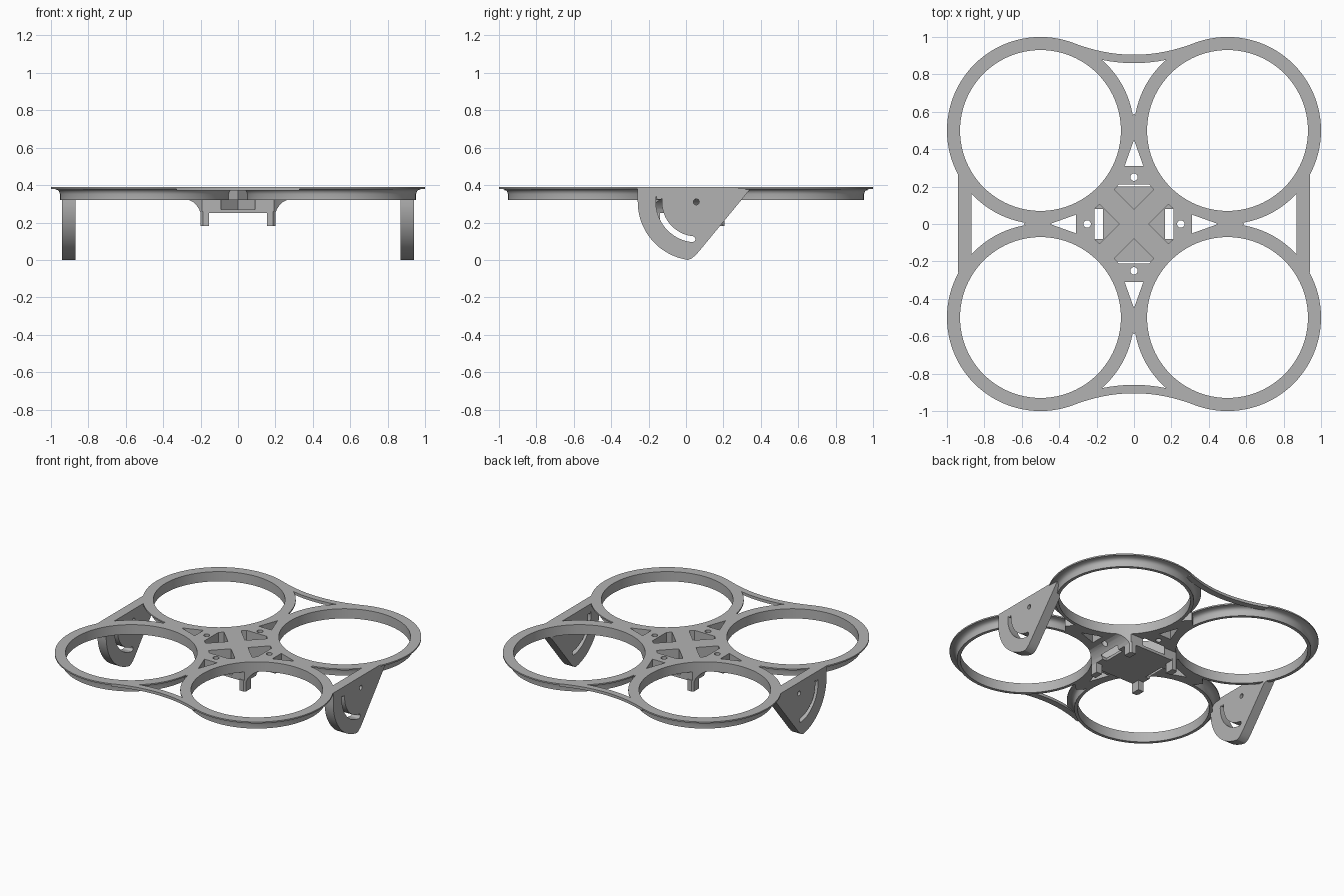
import bpy, bmesh
from math import cos, sin, pi, radians
from mathutils import Vector

cube = bpy.data.objects.get("Cube")
if cube:
    bpy.data.objects.remove(cube)

TOP, LOW = 0.39, 0.32
BORE = 0.43

grey = bpy.data.materials.new("matte_grey")
grey.use_nodes = True
grey.diffuse_color = (0.45, 0.45, 0.45, 1)
grey.node_tree.nodes["Principled BSDF"].inputs["Base Color"].default_value = (0.45, 0.45, 0.45, 1)


def finish(name, bm):
    bmesh.ops.recalc_face_normals(bm, faces=bm.faces)
    mesh = bpy.data.meshes.new(name)
    bm.to_mesh(mesh)
    bm.free()
    mesh.materials.append(grey)
    obj = bpy.data.objects.new(name, mesh)
    bpy.context.collection.objects.link(obj)
    return obj


def prism(name, pts, lo, hi, axis="z"):
    """Extrude a flat outline along one axis."""
    place = {"z": lambda a, b, c: (a, b, c),
             "x": lambda a, b, c: (c, a, b),
             "y": lambda a, b, c: (a, c, b)}[axis]
    bm = bmesh.new()
    ends = [[bm.verts.new(place(a, b, c)) for a, b in pts] for c in (lo, hi)]
    bm.faces.new(ends[0])
    bm.faces.new(ends[1])
    n = len(pts)
    for i in range(n):
        j = (i + 1) % n
        bm.faces.new((ends[0][i], ends[0][j], ends[1][j], ends[1][i]))
    return finish(name, bm)


def arc(cx, cy, r, start, end, n):
    angles = [radians(start + (end - start) * i / n) for i in range(n + 1)]
    return [(cx + r * cos(a), cy + r * sin(a)) for a in angles]


def circle(cx, cy, r, n=32):
    return arc(cx, cy, r, 0, 360, n)[:-1]


def box(name, x0, x1, y0, y1, z0, z1):
    return prism(name, [(x0, y0), (x1, y0), (x1, y1), (x0, y1)], z0, z1)


def lathe(name, profile, cx, cy, n=96):
    bm = bmesh.new()
    loops = [[bm.verts.new((cx + r * cos(2 * pi * i / n), cy + r * sin(2 * pi * i / n), z))
              for r, z in profile] for i in range(n)]
    m = len(profile)
    for i in range(n):
        a, b = loops[i], loops[(i + 1) % n]
        for k in range(m):
            q = (k + 1) % m
            bm.faces.new((a[k], b[k], b[q], a[q]))
    return finish(name, bm)


def carve(obj, tools):
    """Subtract every tool, then keep the evaluated mesh."""
    for tool in tools:
        mod = obj.modifiers.new("cut", "BOOLEAN")
        mod.operation, mod.solver, mod.object = "DIFFERENCE", "EXACT", tool
    graph = bpy.context.evaluated_depsgraph_get()
    mesh = bpy.data.meshes.new_from_object(obj.evaluated_get(graph))
    obj.modifiers.clear()
    obj.data = mesh


CORNERS = [(sx, sy) for sx in (-1, 1) for sy in (-1, 1)]
parts = []

# Cutters: propeller openings, arm windows, screw holes and centre pockets
bores = [prism("bore_cutter", circle(sx * 0.5, sy * 0.5, BORE, 96), -0.1, 0.6) for sx, sy in CORNERS]
windows, holes, pockets = [], [], []
for k in range(4):
    c, s = round(cos(k * pi / 2)), round(sin(k * pi / 2))

    def turn(pts):
        return [(c * u - s * v, s * u + c * v) for u, v in pts]

    windows.append(prism("window_cutter", turn([(0.31, -0.05), (0.45, 0), (0.31, 0.05)]), 0.1, 0.6))
    holes.append(prism("hole_cutter", turn(circle(0.25, 0, 0.02, 24)), 0.1, 0.6))
    outline = [(0.08, 0), (0.185, -0.105), (0.212, -0.08), (0.212, 0.08), (0.185, 0.105)]
    pockets.append(prism("pocket_cutter", turn(outline), 0.27, 0.6))
    inner = 0.165 if k % 2 == 0 else 0.2
    slot = [(inner, -0.08), (0.212, -0.08), (0.212, 0.08), (inner, 0.08)]
    pockets.append(prism("slot_cutter", turn(slot), 0.1, 0.6))

# Four flanged guard rings
ring_profile = [(BORE, LOW), (0.452, LOW), (0.452, 0.352), (0.456, 0.365), (0.464, 0.373),
                (0.477, 0.378), (0.5, 0.38), (0.5, TOP), (BORE, TOP)]
for sx, sy in CORNERS:
    side = ("front" if sy < 0 else "back") + ("_left" if sx > 0 else "_right")
    ring = lathe(side + "_guard_ring", ring_profile, sx * 0.5, sy * 0.5)
    carve(ring, windows)
    parts.append(ring)

# Central frame with arms reaching between the rings
frame = prism("centre_frame", [(0.59, 0), (0, 0.59), (-0.59, 0), (0, -0.59)], LOW, TOP)
carve(frame, bores + windows + holes + pockets)
parts.append(frame)

# Electronics tray under the frame, flared into the side arms
half = [(0.2, 0.25), (0.208, 0.272), (0.222, 0.292), (0.24, 0.309), (0.262, LOW)]
outline = half + [(-x, z) for x, z in reversed(half)]
tray = prism("centre_tray", outline, -0.2, 0.2, "y")
carve(tray, bores + holes + pockets)
parts.append(tray)

# Corner feet of the tray
for sx, sy in CORNERS:
    xs, ys = sorted((sx * 0.155, sx * 0.2)), sorted((sy * 0.14, sy * 0.205))
    foot = box("tray_foot", *xs, *ys, 0.18, 0.26)
    carve(foot, bores)
    parts.append(foot)

# Thin curved struts joining the rings at front and back
xs = [-0.33 + 0.66 * i / 20 for i in range(21)]
for sy, side in ((-1, "front"), (1, "back")):
    outer = [(x, sy * (0.905 + 0.6 * x * x)) for x in xs]
    inner = [(x, sy * (0.86 + 0.6 * x * x)) for x in reversed(xs)]
    strut = prism(side + "_strut", outer + inner, 0.37, TOP)
    carve(strut, bores)
    parts.append(strut)

# Side mounting plates with a pivot hole and a curved adjustment slot
PY, PZ = 0.055, 0.31
plate_outline = ([(-0.258, TOP)] + arc(PY, PZ, 0.313, 180, 262, 24)
                 + [(0.03, 0.008), (0.05, 0.024), (0.07, 0.046), (0.3, 0.325), (0.352, TOP)])
ends = [arc(PY, PZ, 0.2, a, a, 1)[0] for a in (172, 264)]
slot_outline = (arc(PY, PZ, 0.216, 172, 264, 24) + arc(*ends[1], 0.016, 264, 444, 8)[1:-1]
                + arc(PY, PZ, 0.184, 264, 172, 24) + arc(*ends[0], 0.016, -8, -188, 8)[1:-1])
plate_cuts = [prism("pivot_cutter", circle(PY, PZ, 0.016, 24), -1.2, 1.2, "x"),
              prism("arc_slot_cutter", slot_outline, -1.2, 1.2, "x")]
for lo, hi, side in ((0.87, 0.94, "left"), (-0.94, -0.87, "right")):
    plate = prism(side + "_mounting_plate", plate_outline, lo, hi, "x")
    carve(plate, bores + plate_cuts)
    parts.append(plate)

# Remove the cutters and shade the round surfaces
for tool in bores + windows + holes + pockets + plate_cuts:
    bpy.data.objects.remove(tool)
bpy.ops.object.select_all(action="DESELECT")
for obj in parts:
    obj.select_set(True)
bpy.context.view_layer.objects.active = parts[0]
bpy.ops.object.shade_smooth_by_angle(angle=radians(30))
